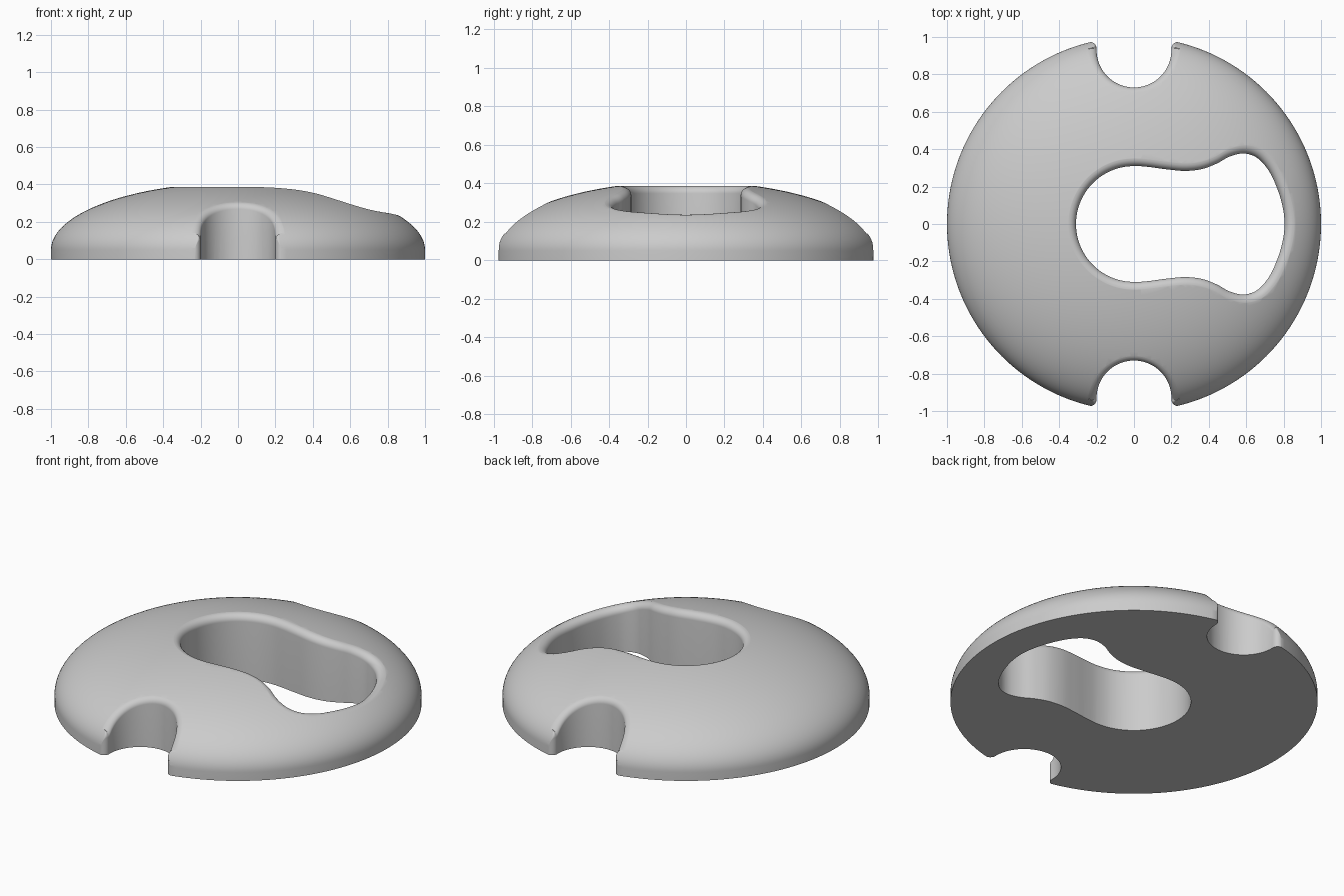
import bpy, bmesh, math
from mathutils import Vector

cube = bpy.data.objects.get("Cube")
if cube:
    bpy.data.objects.remove(cube, do_unlink=True)

RIM, RISE, FILLET = 0.05, 0.36, 0.04


def height(p):
    """Height of the dome above a plan point."""
    return RIM + RISE * math.sqrt(max(0.0, 1 - p.length_squared))


def polar(radius, degrees):
    a = math.radians(degrees)
    return Vector((radius * math.cos(a), radius * math.sin(a)))


def add_object(name, bm):
    bmesh.ops.recalc_face_normals(bm, faces=bm.faces)
    mesh = bpy.data.meshes.new(name)
    bm.to_mesh(mesh)
    bm.free()
    obj = bpy.data.objects.new(name, mesh)
    bpy.context.collection.objects.link(obj)
    return obj


def loft(name, columns):
    """Closed solid from a ring of equal-length upright columns."""
    bm = bmesh.new()
    cols = [[bm.verts.new(p) for p in c] for c in columns]
    for a, b in zip(cols, cols[1:] + cols[:1]):
        for i in range(len(a) - 1):
            bm.faces.new((a[i], b[i], b[i + 1], a[i + 1]))
    bm.faces.new([c[0] for c in cols])
    bm.faces.new([c[-1] for c in cols])
    return add_object(name, bm)


def flared_cutter(name, path, radii):
    """Upright cutter along a clockwise path that rounds the dome's edge over."""
    columns = []
    for i, p in enumerate(path):
        before = (p - path[i - 1]).normalized()
        after = (path[(i + 1) % len(path)] - p).normalized()
        t = (before + after).normalized()
        n = Vector((-t.y, t.x))
        r, h = radii[i], height(p)
        # Tangent length of the rounding between the wall and the local slope
        slope = math.atan2(h - height(p + n * r), r)
        half = (math.pi / 2 - slope) / 2
        reach = r / math.tan(half)
        d = reach * math.cos(slope)
        start, corner = Vector((0, h - reach)), Vector((0, h))
        end, w = Vector((d, height(p + n * d))), math.sin(half)
        section = [Vector((0, -0.1))]
        for k in range(10):
            u = k / 10
            b = (1 - u) ** 2, 2 * u * (1 - u) * w, u * u
            section.append((start * b[0] + corner * b[1] + end * b[2]) / sum(b))
        # Leave the surface at a slight angle, then go straight up
        section.append(section[-1] + (section[-1] - section[-2]).normalized() * r * 0.8)
        section.append(Vector((section[-1].x, 0.7)))
        columns.append([(*(p + n * s.x), s.y) for s in section])
    return loft(name, columns)


def smooth_loop(points, steps):
    """Closed Catmull-Rom curve through the points."""
    out, count = [], len(points)
    for i in range(count):
        a, b, c, d = (points[(i + k) % count] for k in (-1, 0, 1, 2))
        for s in range(steps):
            t = s / steps
            out.append(0.5 * (2 * b + (c - a) * t + (2 * a - 5 * b + 4 * c - d) * t ** 2
                              + (3 * b - a - 3 * c + d) * t ** 3))
    return out


# Domed disc: short upright rim below a half ellipse
bm = bmesh.new()
profile = [(0, 0, 0), (1, 0, 0)]
for i in range(49):
    a = math.pi / 2 * i / 48
    profile.append((math.cos(a) if i < 48 else 0, 0, RIM + RISE * math.sin(a)))
verts = [bm.verts.new(p) for p in profile]
edges = [bm.edges.new(pair) for pair in zip(verts, verts[1:])]
bmesh.ops.spin(bm, geom=verts + edges, cent=(0, 0, 0), axis=(0, 0, 1),
               angle=math.tau, steps=192, use_merge=False)
bmesh.ops.remove_doubles(bm, verts=bm.verts, dist=1e-5)
body = add_object("domed_body", bm)

# Keyhole opening: round end, narrow waist and wide curved end
upper = [polar(0.31, a) for a in range(180, 89, -15)]
upper += [Vector(p) for p in (
    (0.08, 0.305), (0.17, 0.293), (0.27, 0.284), (0.36, 0.293), (0.44, 0.322),
    (0.51, 0.36), (0.58, 0.377), (0.64, 0.364), (0.69, 0.325), (0.74, 0.25),
    (0.787, 0.125), (0.805, 0))]
outline = upper + [Vector((p.x, -p.y)) for p in reversed(upper[1:-1])]
outline = smooth_loop(outline, 5)
cutters = [flared_cutter("opening_cutter", outline, [FILLET] * len(outline))]

# Rounded notches in the front and back rim, with flared mouths
side, radii = [], []
flare, mouth = 0.035, -0.9385
for a in range(80, -1, -10):
    side.append(Vector((-0.2 - flare, mouth)) + polar(flare, -a))
    radii.append(FILLET * math.cos(math.radians(a)))
exit_dir = (side[0] - side[1]).normalized()
out_point = side[0] + exit_dir * 0.3
side = [Vector((out_point.x, -1.3)), out_point] + side
radii = [radii[0]] * 2 + radii
arc = [Vector((0, -0.93)) + polar(0.2, a) for a in range(180, -1, -5)]
notch = side + arc + [Vector((-p.x, p.y)) for p in reversed(side)]
radii = radii + [FILLET] * len(arc) + radii[::-1]
cutters.append(flared_cutter("front_notch_cutter", notch, radii))
cutters.append(flared_cutter("back_notch_cutter", [-p for p in notch], radii))

# Cut the openings out of the body
bpy.ops.object.select_all(action="DESELECT")
bpy.context.view_layer.objects.active = body
body.select_set(True)
for cutter in cutters:
    cutter.hide_render = True
    mod = body.modifiers.new("cut", "BOOLEAN")
    mod.operation, mod.solver, mod.object = "DIFFERENCE", "EXACT", cutter
    bpy.ops.object.modifier_apply(modifier=mod.name)
    bpy.data.objects.remove(cutter, do_unlink=True)

# Plain grey finish
grey = bpy.data.materials.new("plain_grey")
grey.use_nodes = True
colour = (0.6, 0.6, 0.6, 1)
grey.diffuse_color = colour
grey.node_tree.nodes["Principled BSDF"].inputs["Base Color"].default_value = colour
body.data.materials.clear()
body.data.materials.append(grey)
bpy.ops.object.shade_smooth_by_angle(angle=math.radians(35))
